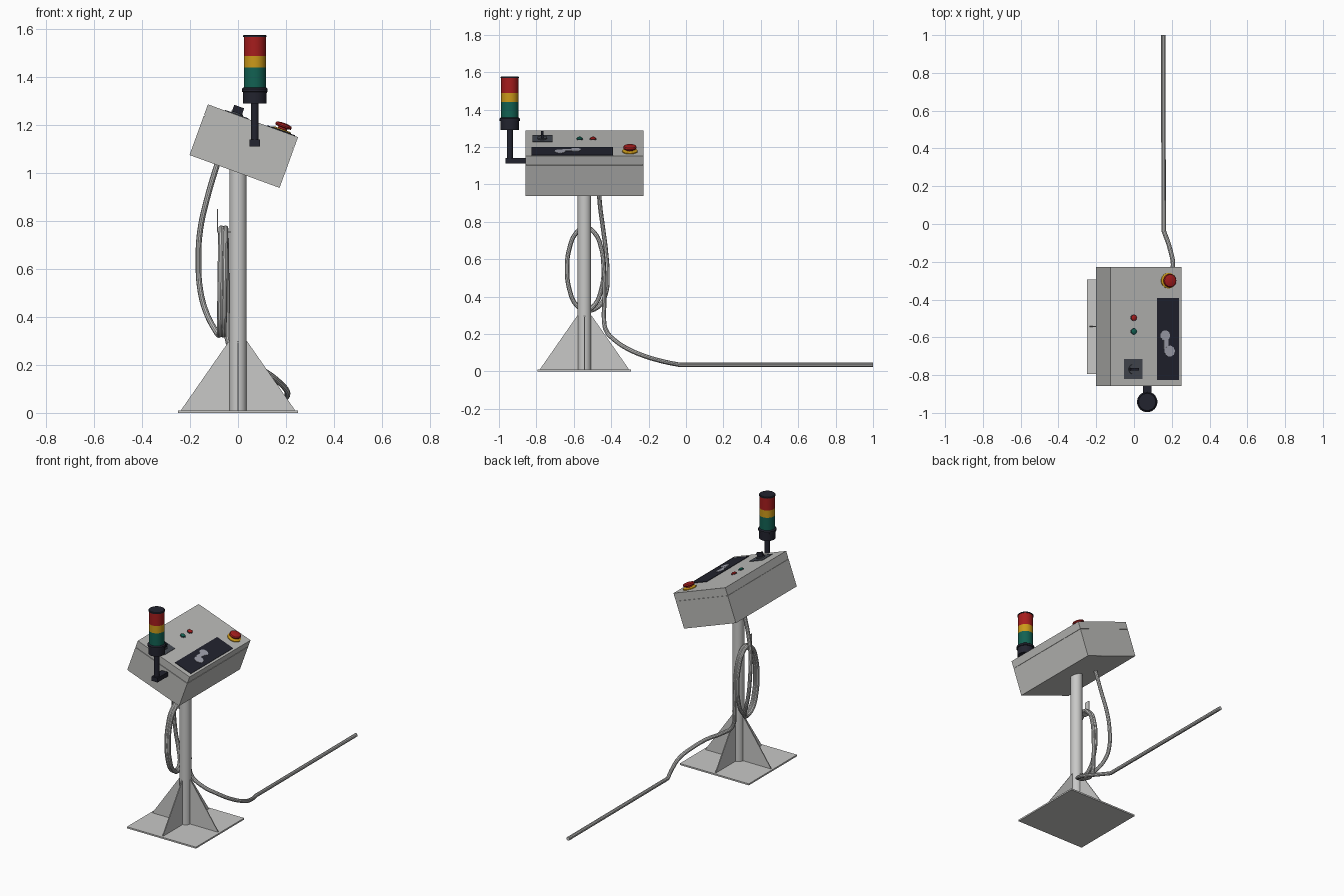
import bpy, bmesh, math
from mathutils import Matrix, Vector

if "Cube" in bpy.data.objects:
    bpy.data.objects.remove(bpy.data.objects["Cube"])


def mat(name, r, g, b):
    m = bpy.data.materials.new(name)
    m.diffuse_color = (r, g, b, 1)
    m.use_nodes = True
    m.node_tree.nodes["Principled BSDF"].inputs["Base Color"].default_value = m.diffuse_color
    return m


STEEL = mat("light grey steel", .58, .58, .57)
BOX = mat("enclosure grey", .50, .50, .485)
CABLE = mat("cable grey", .55, .55, .54)
BLACK = mat("blue black", .016, .017, .028)
SLATE = mat("slate plate", .06, .068, .085)
SYMBOL = mat("pale symbol grey", .36, .37, .43)
RED = mat("red", .38, .012, .012)
YELLOW = mat("amber", .60, .32, .01)
GREEN = mat("green", .006, .12, .085)

YC = -.543                       # column centre in y
TILT = math.radians(20)
# Frame of the tilted enclosure: local x runs down the panel, local z is its normal
FRAME = Matrix.Translation((.024, YC, 1.113)) @ Matrix.Rotation(TILT, 4, 'Y')
TOP = .1125                      # panel surface in the local frame


def finish(name, bm, material, matrix=Matrix()):
    bmesh.ops.recalc_face_normals(bm, faces=bm.faces)
    me = bpy.data.meshes.new(name)
    bm.to_mesh(me)
    bm.free()
    me.transform(matrix)
    me.materials.append(material)
    me.shade_smooth()
    me.set_sharp_from_angle(angle=math.radians(35))
    ob = bpy.data.objects.new(name, me)
    bpy.context.collection.objects.link(ob)
    return ob


def box(name, lo, hi, material, matrix=Matrix()):
    bm = bmesh.new()
    bmesh.ops.create_cube(bm, size=1)
    for v in bm.verts:
        v.co = [lo[i] + (v.co[i] + .5) * (hi[i] - lo[i]) for i in range(3)]
    return finish(name, bm, material, matrix)


def lathe(name, profile, centre, material, matrix=Matrix(), segs=32):
    """Revolve (radius, height) points about z, capping both ends."""
    bm = bmesh.new()
    rings = []
    for r, z in profile:
        rings.append([bm.verts.new((r * math.cos(2 * math.pi * i / segs),
                                    r * math.sin(2 * math.pi * i / segs), z)) for i in range(segs)])
    for a, b in zip(rings, rings[1:]):
        for i in range(segs):
            j = (i + 1) % segs
            bm.faces.new((a[i], a[j], b[j], b[i]))
    bm.faces.new(rings[0])
    bm.faces.new(rings[-1])
    return finish(name, bm, material, matrix @ Matrix.Translation(centre))


# Stand: plate, column and four triangular gussets
box("base_plate", (-.25, YC - .25, 0), (.25, YC + .25, .01), STEEL)
lathe("column", [(.036, 0), (.036, 1.03)], (0, YC, 0), STEEL)
for k in range(4):
    bm = bmesh.new()
    sides = [[bm.verts.new((x, y, z)) for x, z in ((.03, .01), (.236, .01), (.236, .014), (.037, .30), (.03, .30))]
             for y in (-.003, .003)]
    for s in sides:
        bm.faces.new(s)
    for i in range(5):
        j = (i + 1) % 5
        bm.faces.new((sides[0][i], sides[0][j], sides[1][j], sides[1][i]))
    finish(f"gusset_{k + 1}", bm, STEEL,
           Matrix.Translation((0, YC, 0)) @ Matrix.Rotation(k * math.pi / 2, 4, 'Z'))

# Enclosure: body, recessed seam and lid
box("enclosure_body", (-.2, -.315, -.1125), (.2, .315, .061), BOX, FRAME)
box("enclosure_seam", (-.196, -.311, .06), (.196, .311, .066), BOX, FRAME)
box("enclosure_lid", (-.2, -.315, .065), (.2, .315, TOP), BOX, FRAME)

# Display with two pale symbols
box("display", (.063, -.284, TOP - .002), (.186, .152, TOP + .003), BLACK, FRAME)
for i, (u, v, w) in enumerate(((.108, -.047, .028), (.133, -.130, .030))):
    lathe(f"display_symbol_{i + 1}", [(w, 0), (w, .003)], (u, v, TOP + .002), SYMBOL, FRAME, 9)
box("display_symbol_link", (.100, -.118, TOP + .002), (.126, -.05, TOP + .0045), SYMBOL, FRAME)

# Rotary switch
box("switch_plate", (-.124, -.278, TOP - .002), (-.020, -.172, TOP + .003), SLATE, FRAME)
lathe("switch_collar", [(.026, 0), (.026, .007)], (-.072, -.226, TOP + .002), SLATE, FRAME)
box("switch_handle", (-.096, -.232, TOP), (-.052, -.220, TOP + .036), BLACK, FRAME)

# Indicator lamps
for name, v, m in (("red_indicator", .046, RED), ("green_indicator", -.026, GREEN)):
    lathe(name + "_ring", [(.018, 0), (.018, .003)], (-.068, v, TOP - .001), SLATE, FRAME, 24)
    lathe(name, [(.015, 0), (.015, .006), (.010, .010), (.003, .011)], (-.068, v, TOP), m, FRAME, 24)

# Emergency stop
lathe("stop_collar", [(.041, 0), (.041, .006), (.034, .010)], (.127, .243, TOP - .001), YELLOW, FRAME)
lathe("stop_button", [(.02, 0), (.02, .012), (.034, .014), (.036, .020), (.032, .027), (.018, .031), (.004, .032)],
      (.127, .243, TOP + .004), RED, FRAME)

# Signal tower on a bracket
TX, TY = .070, -.942
box("tower_arm", (TX - .022, TY - .022, 1.112), (TX + .022, -.856, 1.140), BLACK)
lathe("tower_stem", [(.016, 1.115), (.016, 1.30)], (TX, TY, 0), BLACK)
lathe("tower_base", [(.049, 1.290), (.050, 1.338), (.054, 1.340), (.054, 1.352), (.046, 1.358)], (TX, TY, 0), BLACK)
for name, z0, z1, m in (("green_light", 1.356, 1.441, GREEN), ("amber_light", 1.441, 1.489, YELLOW),
                        ("red_light", 1.489, 1.569, RED)):
    lathe(name, [(.046, z0), (.046, z1)], (TX, TY, 0), m)
lathe("tower_cap", [(.049, 1.568), (.049, 1.574), (.045, 1.577)], (TX, TY, 0), BLACK)

# Cable hook behind the column
box("hook_shelf", (-.086, YC - .018, .752), (-.03, YC + .018, .757), STEEL)
box("hook_tab", (-.087, YC - .018, .752), (-.083, YC + .018, .85), STEEL)

# Cable: drop from the enclosure, coil, then run along the floor
path = [(-.080, -.470, 1.06), (-.130, -.460, .89), (-.158, -.443, .76), (-.165, -.428, .64),
        (-.157, -.420, .51), (-.133, -.428, .42), (-.095, -.470, .345)]
STEPS = 21                       # 1.75 turns, 12 points per turn
for i in range(STEPS + 1):
    a = 2 * math.pi * i / 12
    path.append((-.078 + .030 * i / STEPS, YC + .005 - .098 * math.sin(a), .548 - .222 * math.cos(a)))
path += [(-.045, -.436, .40), (-.03, -.438, .27), (.035, -.425, .215), (.117, -.385, .170),
         (.175, -.320, .125), (.206, -.230, .085), (.190, -.130, .055)]
corner = len(path)
path += [(.157, -.035, .035), (.155, 1.0, .035)]
cu = bpy.data.curves.new("cable", 'CURVE')
cu.dimensions = '3D'
cu.bevel_depth = .012
cu.bevel_resolution = 3
cu.resolution_u = 6
cu.use_fill_caps = True
sp = cu.splines.new('BEZIER')
sp.bezier_points.add(len(path) - 1)
for i, (p, co) in enumerate(zip(sp.bezier_points, path)):
    p.co = co
    p.handle_left_type = p.handle_right_type = 'VECTOR' if i >= corner else 'AUTO'
cu.materials.append(CABLE)
cable = bpy.data.objects.new("cable", cu)
bpy.context.collection.objects.link(cable)
bpy.context.view_layer.objects.active = cable
cable.select_set(True)
bpy.ops.object.convert(target='MESH')
bpy.ops.object.shade_smooth_by_angle(angle=math.radians(35))
